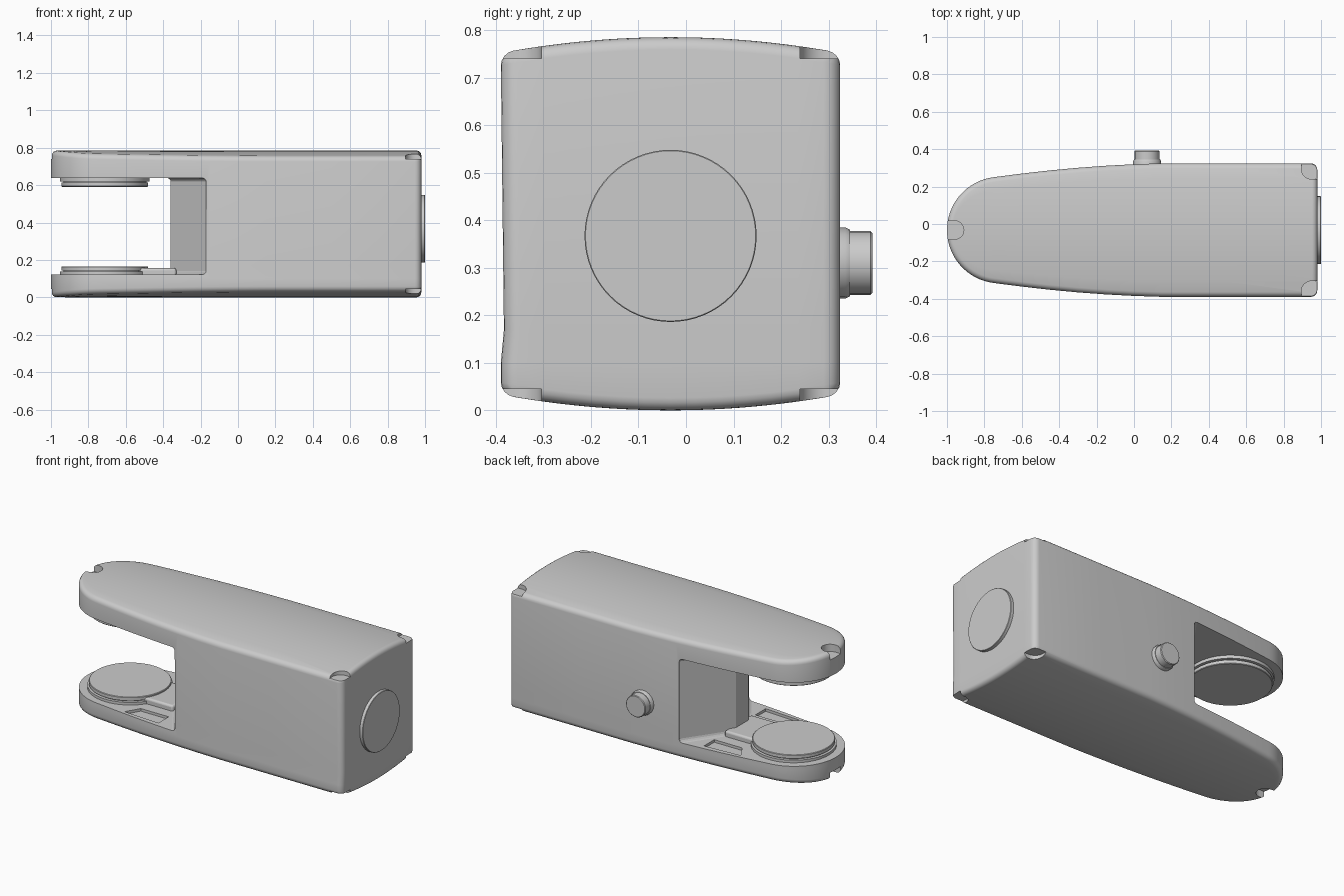
import bpy, bmesh
from math import sin, cos, pi, radians

if "Cube" in bpy.data.objects:
    bpy.data.objects.remove(bpy.data.objects["Cube"])

CY = -0.0325           # plan centre line of the body
W, H = 0.357, 0.785    # half width and total height
R_TIP, X_TIP = 0.285, -0.715
X_END, R_CORNER, R_EDGE = 0.98, 0.035, 0.026
COLS = 12


def finish(name, bm, angle=30):
    bmesh.ops.recalc_face_normals(bm, faces=bm.faces)
    me = bpy.data.meshes.new(name)
    bm.to_mesh(me)
    bm.free()
    ob = bpy.data.objects.new(name, me)
    bpy.context.collection.objects.link(ob)
    smooth(ob, angle)
    return ob


def select(ob):
    bpy.ops.object.select_all(action='DESELECT')
    ob.select_set(True)
    bpy.context.view_layer.objects.active = ob


def smooth(ob, angle=30):
    select(ob)
    bpy.ops.object.shade_smooth_by_angle(angle=radians(angle))


def bevel(ob, width, segments=3):
    select(ob)
    m = ob.modifiers.new("round", 'BEVEL')
    m.width, m.segments, m.limit_method, m.angle_limit = width, segments, 'ANGLE', radians(40)
    bpy.ops.object.modifier_apply(modifier=m.name)


def prism(name, pts, z0, z1):
    """Extruded plan polygon; y is measured from the centre line."""
    bm = bmesh.new()
    lo = [bm.verts.new((x, y + CY, z0)) for x, y in pts]
    hi = [bm.verts.new((x, y + CY, z1)) for x, y in pts]
    n = len(pts)
    bm.faces.new(lo)
    bm.faces.new(hi)
    for i in range(n):
        bm.faces.new((lo[i], lo[(i + 1) % n], hi[(i + 1) % n], hi[i]))
    return finish(name, bm)


def lathe(name, profile, loc, rot=(0, 0, 0), sides=64):
    """Stepped round part from (radius, height) pairs around local z."""
    bm = bmesh.new()
    rings = [[bm.verts.new((r * cos(2 * pi * i / sides), r * sin(2 * pi * i / sides), h))
              for i in range(sides)] for r, h in profile]
    bm.faces.new(rings[0])
    bm.faces.new(rings[-1])
    for a, b in zip(rings, rings[1:]):
        for i in range(sides):
            j = (i + 1) % sides
            bm.faces.new((a[i], a[j], b[j], b[i]))
    ob = finish(name, bm)
    ob.location, ob.rotation_euler = loc, rot
    return ob


def cut(ob, cutter):
    cutter.hide_render = True
    select(ob)
    m = ob.modifiers.new("cut", 'BOOLEAN')
    m.operation, m.solver, m.object = 'DIFFERENCE', 'EXACT', cutter
    bpy.ops.object.modifier_apply(modifier=m.name)
    bpy.data.objects.remove(cutter)


def half_outline(d):
    """Plan outline on the +y side from tip to end, inset by d."""
    pts = []
    for i in range(17):
        a = radians(180 - 83 * i / 16)
        pts.append((X_TIP + (R_TIP - d) * cos(a), (R_TIP - d) * sin(a)))
    pts += [(x, w - d) for x, w in ((-0.6, .302), (-0.45, .319), (-0.3, .333), (-0.15, .344),
                                    (0, .352), (0.15, .357), (0.5, W))]
    for i in range(6):
        a = radians(90 - 18 * i)
        pts.append((X_END - R_CORNER + (R_CORNER - d) * cos(a),
                    W - R_CORNER + (R_CORNER - d) * sin(a)))
    return pts


def full_ring(d):
    half = half_outline(d)
    x, w = half[-1]
    end = [(x, w * (1 - 2 * k / COLS)) for k in range(1, COLS)]
    return half + end + [(x, -y) for x, y in reversed(half[1:])]


def crown(y):
    return 0.033 * (y / W) ** 2


# Body: rounded-edge rings with crowned top and bottom
bm = bmesh.new()
rings = []
edge = [(R_EDGE * (1 - sin(a)), R_EDGE * (1 - cos(a))) for a in (pi / 2 * i / 4 for i in range(5))]
edge = [(d, dz) for d, dz in edge]
for d, dz in edge:
    rings.append([bm.verts.new((x, y + CY, crown(y) + dz)) for x, y in full_ring(d)])
for z, squeeze in ((0.1, 1), (0.17, 0.982)):
    rings.append([bm.verts.new((x, (y * squeeze if y < 0 else y) + CY, z)) for x, y in full_ring(0)])
for d, dz in reversed(edge):
    rings.append([bm.verts.new((x, y + CY, H - crown(y) - dz)) for x, y in full_ring(d)])
n = len(rings[0])
for a, b in zip(rings, rings[1:]):
    for i in range(n):
        j = (i + 1) % n
        bm.faces.new((a[i], a[j], b[j], b[i]))
for top in (False, True):
    rows = []
    for x, w in half_outline(R_EDGE):
        ys = [w * (1 - 2 * k / COLS) for k in range(COLS + 1)]
        rows.append([bm.verts.new((x, y + CY, H - crown(y) if top else crown(y))) for y in ys])
    for a, b in zip(rows, rows[1:]):
        for k in range(COLS):
            bm.faces.new((a[k], a[k + 1], b[k + 1], b[k]))
bmesh.ops.remove_doubles(bm, verts=bm.verts, dist=1e-5)
body = finish("body", bm)

# Fork gap with a wedge-shaped web behind it
wedge = [(-1.3, -.6), (-.17, -.6), (-.17, -.335), (-.36, -.06),
         (-.36, .06), (-.17, .335), (-.17, .6), (-1.3, .6)]
gap = prism("gap_cutter", wedge, 0.122, 0.638)
bevel(gap, 0.02)
cut(body, gap)

# Screw notches at the end corners and at the tip, shallow pockets on the lower arm
arc = [(0.95 - 0.055 * cos(a), W - 0.03 - 0.055 * sin(a)) for a in (pi / 2 * i / 8 for i in range(9))]
corner = [(1.1, W + .1), (0.895, W + .1)] + arc + [(1.1, W - 0.085)]
tip = [(-1.1, .05)] + [(-0.96 + .05 * sin(a), .05 * cos(a)) for a in (pi * i / 12 for i in range(13))] \
    + [(-1.1, -.05)]
for z0, z1 in ((0.74, 0.9), (-0.1, 0.045)):
    for s in (1, -1):
        cut(body, prism("corner_cutter", [(x, y * s) for x, y in corner], z0, z1))
    cut(body, prism("tip_cutter", tip, z0, z1))
for s in (1, -1):
    pocket = [(-.5, .2 * s), (-.55, .285 * s), (-.31, .3 * s), (-.31, .2 * s)]
    cut(body, prism("pocket_cutter", pocket, 0.106, 0.2))
smooth(body)

# Raised bridge between web and lower pad
bridge = prism("lower_bridge", [(-.55, -.13), (-.33, -.13), (-.33, .13), (-.55, .13)], 0.1, 0.156)
bevel(bridge, 0.012)
smooth(bridge)

# Facing round pads on both arms
pad = [(.24, -.03), (.24, .018), (.222, .018), (.222, .024), (.231, .024), (.231, .043), (.228, .046)]
lathe("lower_pad", pad, (-0.712, CY, 0.12))
lathe("upper_pad", pad, (-0.712, CY, 0.637), (pi, 0, 0))

# Round disc on the end face
lathe("end_disc", [(.181, -.03), (.181, .018), (.179, .02)], (0.98, CY, 0.367), (0, pi / 2, 0))

# Stepped push button on the back
lathe("back_button", [(.075, -.03), (.075, .01), (.07, .02), (.067, .02), (.067, .063), (.063, .067)],
      (0.07, 0.325, 0.31), (-pi / 2, 0, 0), 20)
